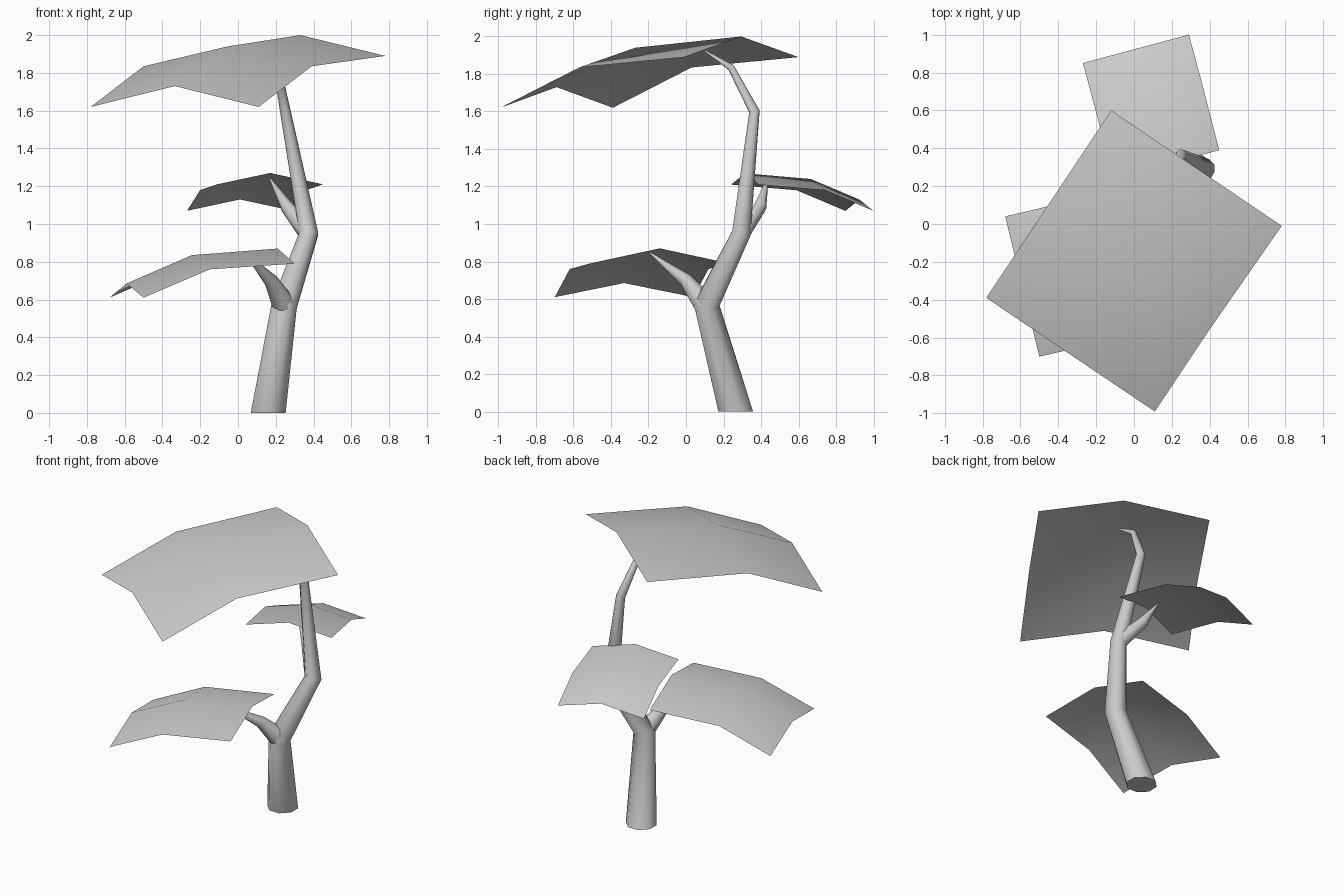
import bpy, bmesh, math
from mathutils import Vector

old = bpy.data.objects.get("Cube")
if old:
    bpy.data.objects.remove(old, do_unlink=True)

SIDES = 8

grey = bpy.data.materials.new("plain_grey")
grey.use_nodes = True
colour = (0.6, 0.6, 0.6, 1)
grey.diffuse_color = colour
grey.node_tree.nodes["Principled BSDF"].inputs["Base Color"].default_value = colour


def make_object(name, bm, angle):
    bmesh.ops.recalc_face_normals(bm, faces=bm.faces)
    mesh = bpy.data.meshes.new(name)
    bm.to_mesh(mesh)
    bm.free()
    mesh.materials.append(grey)
    obj = bpy.data.objects.new(name, mesh)
    bpy.context.collection.objects.link(obj)
    bpy.ops.object.select_all(action="DESELECT")
    obj.select_set(True)
    bpy.context.view_layer.objects.active = obj
    bpy.ops.object.shade_smooth_by_angle(angle=math.radians(angle))
    return obj


def limb(name, path, flat_start=False):
    """Tapered tube through (point, radius) pairs, mitred at the bends."""
    bm = bmesh.new()
    points = [Vector(p) for p, r in path]
    rings = []
    for i, (p, r) in enumerate(path):
        before = points[i] - points[max(i - 1, 0)]
        after = points[min(i + 1, len(path) - 1)] - points[i]
        axis = before.normalized() + after.normalized()
        if i == 0 and flat_start:
            axis = Vector((0, 0, 1))
        axis.normalize()
        side = Vector((1, 0, 0))
        side = (side - axis * side.dot(axis)).normalized()
        other = axis.cross(side)
        ring = []
        for k in range(SIDES):
            a = math.tau * (k + 0.5) / SIDES
            ring.append(bm.verts.new(points[i] + r * (side * math.cos(a) + other * math.sin(a))))
        rings.append(ring)
    for low, high in zip(rings, rings[1:]):
        for k in range(SIDES):
            n = (k + 1) % SIDES
            bm.faces.new((low[k], low[n], high[n], high[k]))
    bm.faces.new(rings[0][::-1])
    bm.faces.new(rings[-1])
    return make_object(name, bm, 60)


def canopy(name, rows):
    """Thin bent sheet; each row gives two ends, and their height and ridge rise."""
    bm = bmesh.new()
    grid = []
    for start, end, height, rise in rows:
        a, b = Vector((*start, height)), Vector((*end, height))
        middle = (a + b) / 2 + Vector((0, 0, rise))
        grid.append([bm.verts.new(v) for v in (a, middle, b)])
    for r0, r1 in zip(grid, grid[1:]):
        for k in range(2):
            bm.faces.new((r0[k], r1[k], r1[k + 1], r0[k + 1]))
    obj = make_object(name, bm, 60)
    if obj.data.polygons[0].normal.z < 0:
        obj.data.flip_normals()


# Trunk and its two side branches
limb("trunk", [((0.16, 0.265, 0), 0.1), ((0.245, 0.11, 0.57), 0.073),
               ((0.375, 0.295, 0.95), 0.054), ((0.25, 0.365, 1.6), 0.03),
               ((0.205, 0.24, 1.835), 0.02), ((0.21, 0.1, 1.925), 0.005)], True)
limb("lower_branch", [((0.25, 0.11, 0.56), 0.066), ((0.175, 0.0, 0.70), 0.038),
                      ((0.04, -0.19, 0.845), 0.005)])
limb("middle_branch", [((0.365, 0.3, 0.96), 0.05), ((0.26, 0.395, 1.09), 0.036),
                       ((0.17, 0.435, 1.24), 0.005)])

# Leaf sheets, each from its high edge to its drooping edge
canopy("top_leaves", [((-0.12, 0.6), (0.78, -0.01), 1.89, 0.11),
                      ((-0.5, 0.03), (0.39, -0.57), 1.835, 0.105),
                      ((-0.78, -0.39), (0.11, -0.99), 1.62, 0.11)])
canopy("middle_leaves", [((-0.11, 0.24), (0.45, 0.39), 1.21, 0.06),
                         ((-0.2, 0.59), (0.36, 0.74), 1.18, 0.06),
                         ((-0.27, 0.85), (0.29, 1.0), 1.07, 0.06)])
canopy("lower_leaves", [((0.12, 0.23), (0.3, -0.51), 0.79, 0.08),
                        ((-0.34, 0.12), (-0.15, -0.62), 0.76, 0.075),
                        ((-0.68, 0.04), (-0.5, -0.7), 0.61, 0.075)])
